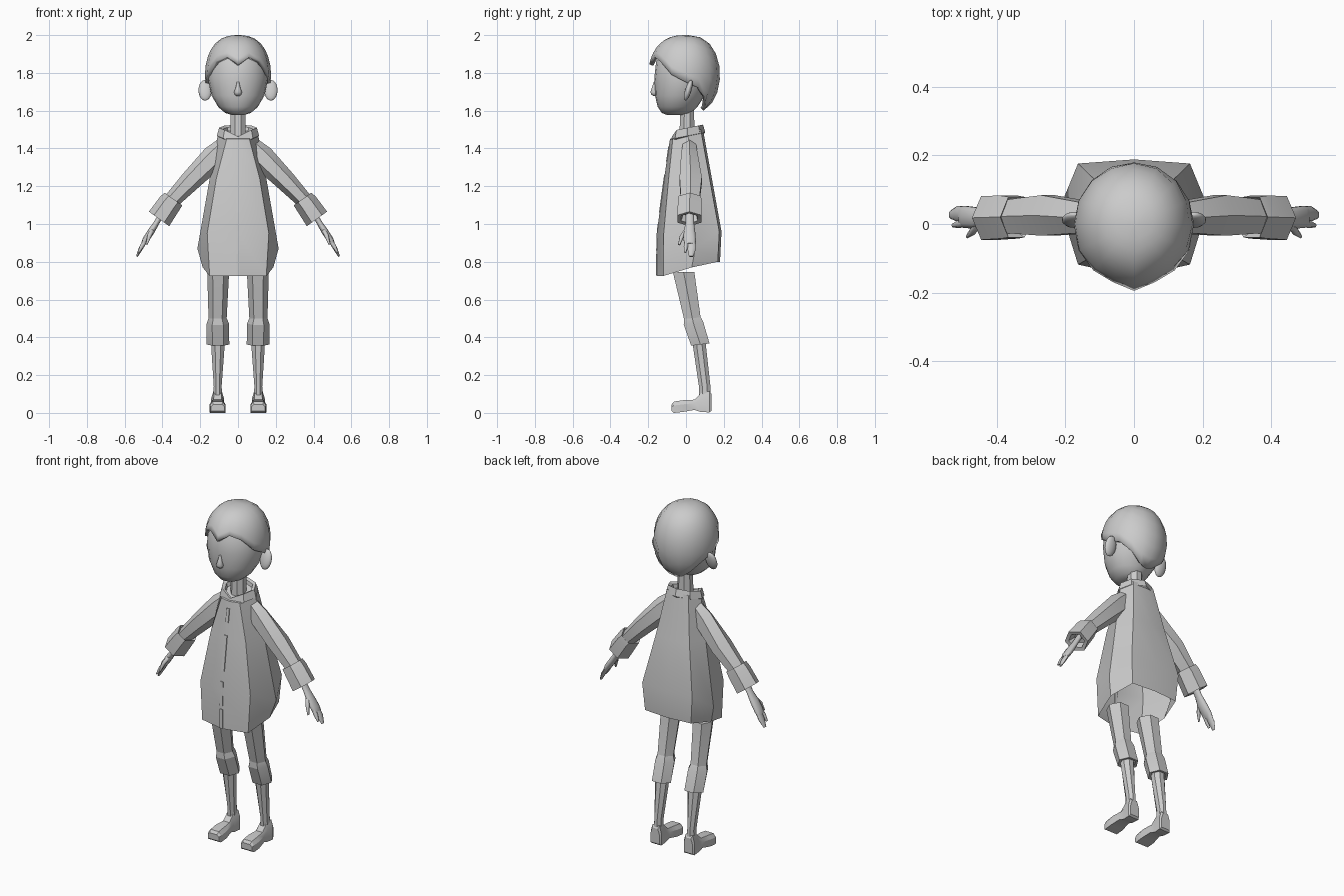
import bpy, bmesh, math
from mathutils import Vector, Matrix

if "Cube" in bpy.data.objects:
    bpy.data.objects.remove(bpy.data.objects["Cube"])

def loft(name, rings, caps=(True, True), angle=30, mirror=False, solid=0):
    """Skin a list of equal-length point rings."""
    bm = bmesh.new()
    vs = [[bm.verts.new(p) for p in r] for r in rings]
    n = len(vs[0])
    for a, b in zip(vs, vs[1:]):
        for i in range(n):
            j = (i + 1) % n
            bm.faces.new((a[i], a[j], b[j], b[i]))
    if caps[0]:
        bm.faces.new(vs[0][::-1])
    if caps[1]:
        bm.faces.new(vs[-1])
    return finish(name, bm, angle, mirror, solid)

def finish(name, bm, angle=30, mirror=False, solid=0):
    bmesh.ops.recalc_face_normals(bm, faces=bm.faces)
    me = bpy.data.meshes.new(name)
    bm.to_mesh(me)
    bm.free()
    ob = bpy.data.objects.new(name, me)
    bpy.context.collection.objects.link(ob)
    bpy.ops.object.select_all(action='DESELECT')
    ob.select_set(True)
    bpy.context.view_layer.objects.active = ob
    bpy.ops.object.shade_smooth_by_angle(angle=math.radians(angle))
    if solid:
        m = ob.modifiers.new("thickness", 'SOLIDIFY')
        m.thickness, m.offset = solid, -1
    if mirror:
        ob.modifiers.new("mirror", 'MIRROR').use_clip = False
    return ob

def ring(c, u, v, ru, rv, n, phase=0):
    c, u, v = Vector(c), Vector(u).normalized(), Vector(v).normalized()
    return [c + u * ru * math.cos(a) + v * rv * math.sin(a)
            for a in (phase + 2 * math.pi * i / n for i in range(n))]

def flat(rows, n, phase=0):
    """Horizontal rings from (z, x0, x1, y0, y1) extents."""
    return [ring(((a + b) / 2, (c + d) / 2, z), (1, 0, 0), (0, 1, 0),
                 (b - a) / 2, (d - c) / 2, n, phase) for z, a, b, c, d in rows]

def limb(name, rows, axis, n=6, angle=20, phase=0):
    """Mirrored limb sloping in xz; rows are (centre, half thickness, half depth)."""
    u = Vector((-axis[1], 0, axis[0]))
    return loft(name, [ring(c, u, (0, 1, 0), a, b, n, phase) for c, a, b in rows],
                angle=angle, mirror=True)

def ellipsoid(name, loc, size, rot=0, mirror=False):
    bm = bmesh.new()
    bmesh.ops.create_uvsphere(bm, u_segments=14, v_segments=10, radius=1)
    m = Matrix.Translation(loc) @ Matrix.Rotation(rot, 4, 'X') @ Matrix.Diagonal((*size, 1))
    bmesh.ops.transform(bm, matrix=m, verts=bm.verts)
    return finish(name, bm, 60, mirror)

# Head: smooth egg, fuller at the face
loft("head", flat([(z, -w, w, f, b) for z, w, f, b in [
    (1.577, .03, -.10, 0), (1.588, .068, -.128, .03), (1.62, .105, -.15, .06),
    (1.68, .14, -.164, .10), (1.77, .16, -.168, .14), (1.86, .155, -.158, .15),
    (1.93, .12, -.115, .12), (1.965, .05, -.05, .06)]], 20), angle=60)

# Hair: domed shell ending at a wavy hairline (front to back heights)
line = [1.845, 1.885, 1.86, 1.79, 1.75, 1.72, 1.66, 1.61, 1.6]
K, rings = 8, []
for k in range(K + 1):
    r = []
    for i in range(16):
        t = 2 * math.pi * i / 16
        end = math.acos((line[min(i, 16 - i)] - 1.79) / .21)
        phi = max(.03, end * k / K)
        s = math.sin(phi) ** .77
        cy = -math.cos(t)
        r.append((.175 * s * math.sin(t), cy * s * (.2 if cy < 0 else .18),
                  1.79 + .21 * math.cos(phi)))
    rings.append(r)
loft("hair", rings, (True, False), 40, solid=.022)

# Face details
ellipsoid("ear", (.174, .012, 1.708), (.036, .017, .057), -.3, True)
loft("nose", [ring((0, y, z), (1, 0, 0), (0, 1, 0), w, d, 10) for z, y, w, d in [
    (1.755, -.166, .005, .004), (1.72, -.169, .013, .013),
    (1.698, -.17, .021, .02), (1.685, -.168, .018, .016), (1.678, -.165, .008, .008)]], angle=60)
loft("neck", flat([(1.44, -.045, .045, -.04, .05), (1.61, -.042, .042, -.032, .045)],
                  8, math.pi / 8))

# Jacket: eight-sided flared shell with a slanted open hem
def coat(zf, zs, zb, xf, yf, yc, w, ys, xb, yb):
    half = [(w, ys, zs), (xb, yb - .012, zb)]
    return ([(0, yf, zf), (xf, yc, zf)] + half + [(0, yb, zb)] +
            [(-x, y, z) for x, y, z in half[::-1]] + [(-xf, yc, zf)])

loft("jacket", [coat(*r) for r in [
    (1.45, 1.48, 1.50, .06, -.085, -.07, .105, .01, .07, .09),
    (1.24, 1.24, 1.24, .115, -.116, -.092, .15, .03, .11, .137),
    (.95, .87, .96, .163, -.155, -.118, .215, .05, .163, .188),
    (.725, .77, .80, .15, -.155, -.12, .187, .03, .15, .18)]], (True, False), 25)

# Front fastening: short raised strips following the jacket front
def front_y(z):
    pts = [(1.45, -.085), (1.24, -.116), (.95, -.155), (.70, -.155)]
    for (a, p), (b, q) in zip(pts, pts[1:]):
        if z >= b:
            return p + (q - p) * (z - a) / (b - a)
for top, bottom in [(1.41, 1.33), (1.26, 1.06), (1.0, .86), (.84, .73)]:
    loft("front_strip", [[(-.009, front_y(z) + .006, z), (.009, front_y(z) + .006, z),
                          (.009, front_y(z) - .003, z), (-.009, front_y(z) - .003, z)]
                         for z in (top, bottom)])

# Collar: folded band, tilted forward and dipping into a V
def collar(rx, ry, z, dip):
    pts = ring((0, .008, z), (1, 0, 0), (0, 1, 0), rx, ry, 8, -math.pi / 2)
    for p in pts:
        p.z += .2 * p.y - (dip if abs(p.x) < .01 and p.y < 0 else 0)
    return pts
loft("collar", [collar(*c) for c in [
    (.07, .062, 1.46, .01), (.08, .07, 1.50, .025), (.1, .082, 1.508, .03),
    (.112, .094, 1.465, .03), (.095, .082, 1.455, .03)]], (False, False), 20)

# Sleeves, cuffs and hands
slope = (.69, -.72)
limb("sleeve", [((.075, .018, 1.41), .05, .04), ((.125, .018, 1.355), .066, .05),
                ((.25, .025, 1.23), .055, .068), ((.36, .022, 1.115), .042, .056)], slope)
limb("sleeve_cuff", [((.36, .02, 1.11), .03, .045), ((.342, .02, 1.132), .058, .068),
                     ((.362, .02, 1.108), .062, .072), ((.418, .018, 1.027), .066, .074),
                     ((.416, .018, 1.03), .045, .05), ((.39, .02, 1.06), .035, .04)],
     (.58, -.81))
down = (.53, -.85)
limb("hand", [((.40, .02, 1.06), .014, .022), ((.435, .02, 1.0), .015, .024),
              ((.46, .018, .96), .018, .032), ((.49, .02, .915), .017, .034),
              ((.503, .022, .893), .011, .03)], down, 10, 60)
for part, path in [
        ("thumb", [(.45, .005, .975), (.47, -.022, .935), (.485, -.036, .89)]),
        ("fore_finger", [(.485, .004, .92), (.51, .0, .88), (.527, -.004, .85)]),
        ("fingers", [(.485, .028, .92), (.515, .03, .87), (.535, .027, .828)])]:
    w = .023 if part == "fingers" else .012
    limb(part, [(path[0], .012, w), (path[1], .011, w), (path[2], .005, w * .5)],
         down, 8, 60)

# Trousers with rolled cuffs
loft("trouser_leg", [
    [(p.x, p.y, p.z) for p in r] for r in flat([
        (.745, .047, .163, -.078, .053), (.50, .06, .156, -.018, .085),
        (.44, .06, .156, .0, .1)], 6)], angle=20, mirror=True)
roll = flat([(.51, .062, .154, -.018, .082), (.475, .048, .166, -.02, .1),
             (.36, .046, .166, .02, .132), (.362, .062, .15, .038, .116),
             (.40, .065, .147, .035, .108)], 6)
loft("trouser_cuff", [[(p.x, p.y, p.z + .12 * (p.y - .06)) for p in r] for r in roll],
     (False, True), 20, True)

# Shins
loft("shin", flat([(.42, .068, .146, .028, .102), (.34, .069, .144, .036, .11),
                   (.14, .085, .13, .066, .132), (.06, .08, .136, .068, .135)],
                  8, math.pi / 8), angle=20, mirror=True)

# Shoes: chamfered sections from heel to toe
shoe = []
for y, w, b, t in [(.135, .028, .012, .10), (.125, .034, .003, .115), (.08, .03, .004, .105),
                   (.045, .032, .016, .07), (-.015, .042, .005, .067),
                   (-.064, .041, 0, .06), (-.076, .036, .01, .045)]:
    c = .108
    shoe.append([(c - w, y, b), (c + w, y, b), (c + w, y, b + (t - b) * .65),
                 (c + w * .65, y, t), (c - w * .65, y, t), (c - w, y, b + (t - b) * .65)])
loft("shoe", shoe, angle=30, mirror=True)
